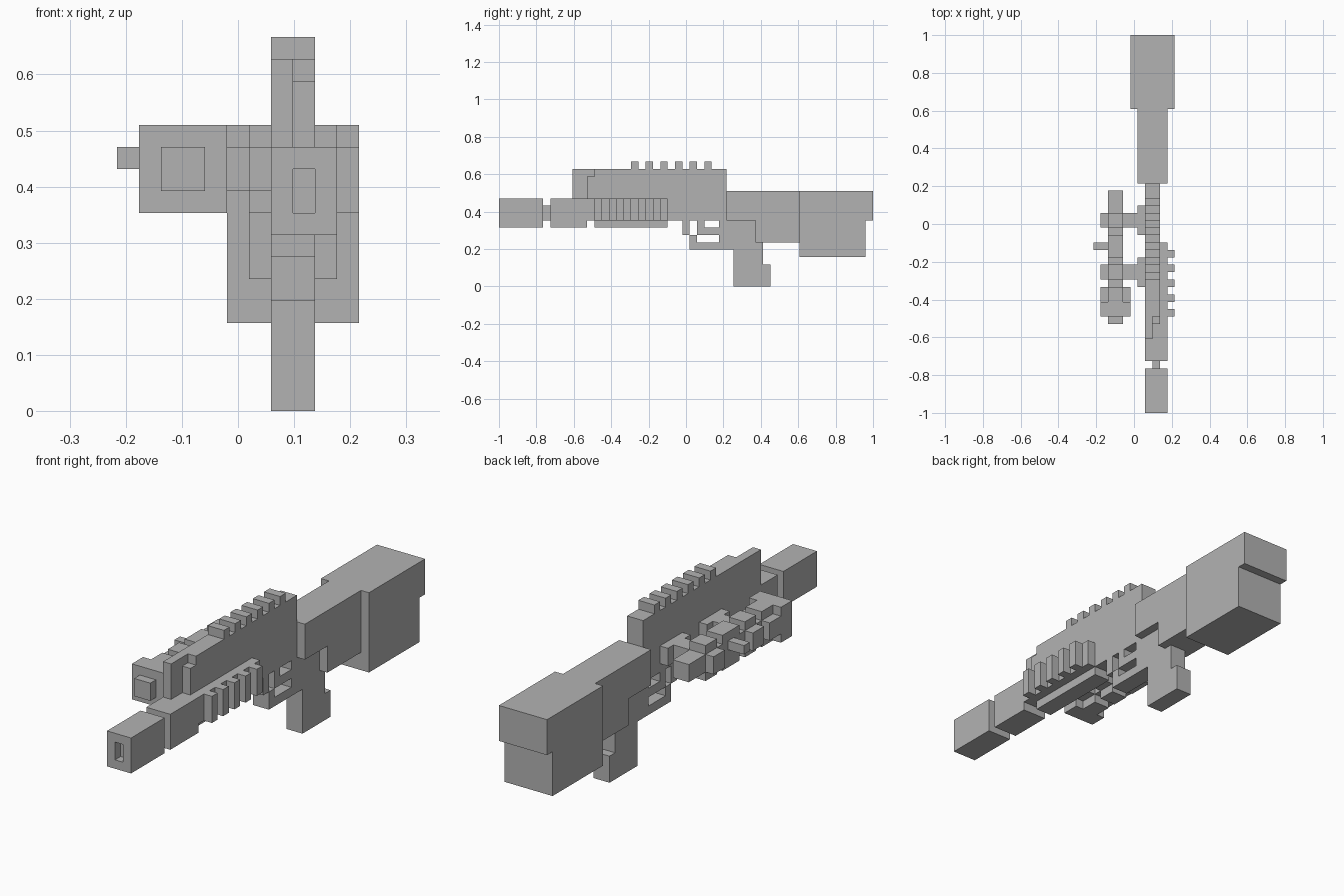
import bpy
import bmesh
import math
from mathutils import Vector

if "Cube" in bpy.data.objects:
    bpy.data.objects.remove(bpy.data.objects["Cube"], do_unlink=True)

UNIT = 2 / 51                      # one block of the grid
ORIGIN = Vector((-5.5, -25.5, 0))  # grid corner, in blocks

grey = bpy.data.materials.new("plain grey")
grey.use_nodes = True
grey.diffuse_color = (0.45, 0.45, 0.45, 1)
grey.node_tree.nodes["Principled BSDF"].inputs["Base Color"].default_value = grey.diffuse_color


def cells(x, y, z):
    """All grid blocks inside the given start/end ranges."""
    return {(i, j, k) for i in range(*x) for j in range(*y) for k in range(*z)}


def part(name, *boxes, cut=()):
    """Merge boxes into one shell, keeping only the exposed faces."""
    solid = set()
    for box in boxes:
        solid |= cells(*box)
    for box in cut:
        solid -= cells(*box)
    bm = bmesh.new()
    for cell in solid:
        centre = Vector(cell) + Vector((0.5, 0.5, 0.5))
        for axis in range(3):
            for sign in (-1, 1):
                near = list(cell)
                near[axis] += sign
                if tuple(near) in solid:
                    continue
                n, u, v = Vector(), Vector(), Vector()
                n[axis] = sign / 2
                u[(axis + 1) % 3] = 0.5
                v[(axis + 2) % 3] = sign / 2
                ring = (-u - v, u - v, u + v, v - u)
                bm.faces.new([bm.verts.new((centre + n + c + ORIGIN) * UNIT) for c in ring])
    bmesh.ops.remove_doubles(bm, verts=bm.verts, dist=UNIT / 100)
    bmesh.ops.dissolve_limit(bm, angle_limit=math.radians(1), verts=bm.verts, edges=bm.edges)
    mesh = bpy.data.meshes.new(name)
    bm.to_mesh(mesh)
    bm.free()
    mesh.materials.append(grey)
    obj = bpy.data.objects.new(name, mesh)
    bpy.context.collection.objects.link(obj)
    return obj


CORE = (7, 9)    # width of the receiver
WIDE = (7, 10)   # width of the barrel
TUBE = (2, 4)    # width of the side sight
BELL = (1, 5)    # width of the sight rings
MID, TALL = (10, 12), (9, 13)

# Barrel and hand guard
part("muzzle", (WIDE, (0, 6), (8, 12)), cut=[((8, 9), (0, 1), (9, 11))])
part("muzzle_neck", ((8, 9), (6, 7), (9, 11)))
part("barrel", (WIDE, (7, 12), (8, 12)), (WIDE, (12, 23), (9, 12)),
     (CORE, (13, 23), (8, 9)))
for n, y in enumerate(range(13, 23, 2)):
    part(f"grip_rib_{n}", ((10, 11), (y, y + 1), (9, 12)))

# Receiver with its stepped front and toothed top rail
part("receiver", ((7, 8), (10, 31), (12, 16)), ((8, 9), (12, 31), (12, 15)),
     ((8, 9), (13, 31), (15, 16)), (CORE, (23, 31), (9, 12)))
for n, y in enumerate(range(18, 29, 2)):
    part(f"rail_tooth_{n}", (CORE, (y, y + 1), (16, 17)))

# Trigger group and handle
part("trigger_guard", (CORE, (25, 26), (7, 9)), (CORE, (26, 27), (5, 7)),
     (CORE, (27, 32), (5, 6)))
part("trigger", (CORE, (27, 28), (7, 9)), (CORE, (28, 30), (7, 8)))
part("handle", (CORE, (30, 35), (6, 9)), (CORE, (32, 36), (3, 6)),
     (CORE, (32, 37), (0, 3)))

# Shoulder stock
part("stock_neck", ((6, 10), (31, 41), TALL), ((6, 10), (35, 41), (6, 9)))
part("stock_butt", ((5, 11), (41, 51), TALL), ((5, 11), (41, 50), (4, 9)))

# Side sight
part("sight_tube", (TUBE, (12, 30), MID))
part("sight_bell", (BELL, (13, 15), TALL), (BELL, (15, 17), MID), (TUBE, (15, 17), TALL))
part("sight_turret", (TUBE, (21, 24), TALL), ((0, 2), (22, 23), (11, 12)))
for name, y in (("front", 18), ("rear", 25)):
    part(f"sight_mount_{name}", (BELL, (y, y + 2), MID), (TUBE, (y, y + 2), TALL),
         ((5, 6), (y, y + 2), MID), ((6, 7), (y - 1, y + 3), MID))
